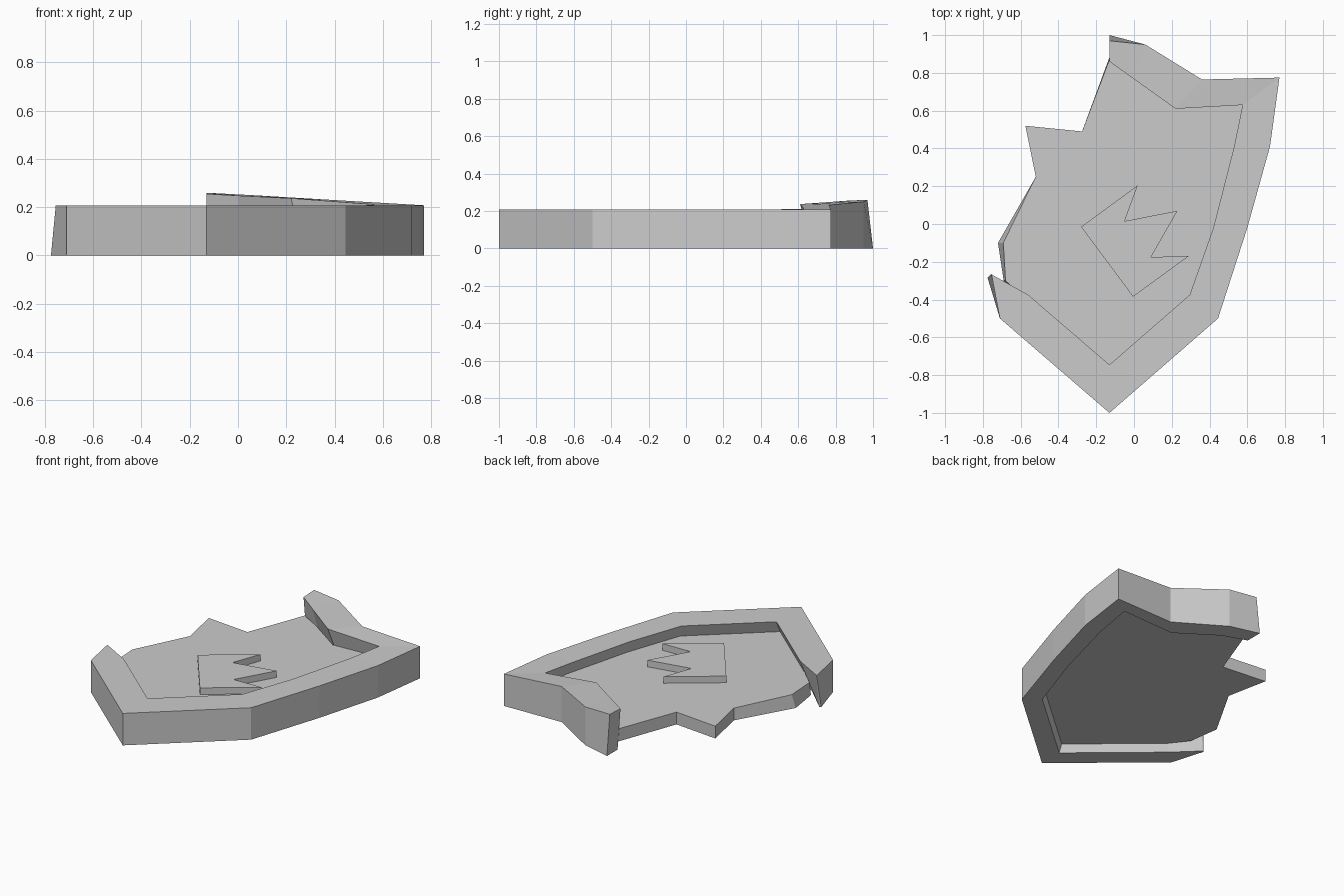
import bpy, bmesh

if "Cube" in bpy.data.objects:
    bpy.data.objects.remove(bpy.data.objects["Cube"])


def finish(name, bm):
    bmesh.ops.recalc_face_normals(bm, faces=bm.faces)
    mesh = bpy.data.meshes.new(name)
    bm.to_mesh(mesh)
    bm.free()
    obj = bpy.data.objects.new(name, mesh)
    bpy.context.collection.objects.link(obj)
    return obj


def slab(name, bottom, top, z0, z1):
    """Closed slab between two outlines with matching points."""
    bm = bmesh.new()
    lo = [bm.verts.new((x, y, z0)) for x, y in bottom]
    hi = [bm.verts.new((x, y, z1)) for x, y in top]
    bm.faces.new(lo[::-1])
    bm.faces.new(hi)
    for i in range(len(lo)):
        j = (i + 1) % len(lo)
        bm.faces.new((lo[i], lo[j], hi[j], hi[i]))
    return finish(name, bm)


def lerp(a, b, t):
    return tuple(p + (q - p) * t for p, q in zip(a, b))


# Rim outlines, clockwise from the broken upper end to the broken left end
outer = [(-.13, 1), (.06, .95), (.36, .765), (.77, .775), (.72, .41),
         (.60, -.02), (.445, -.5), (-.13, -1), (-.71, -.5), (-.775, -.285)]
inner = [(-.13, .86), (.0, .767), (.22, .61), (.575, .63), (.53, .41),
         (.42, -.02), (.295, -.375), (-.13, -.745), (-.56, -.375), (-.745, -.272)]
z_out = [.26, .25, .232] + [.208] * 7
z_in = [.255, .248, .237, .211] + [.208] * 6

# The inner wall leans outward towards the bottom, the broken ends are slanted
outer_top = [(-.13, .97)] + outer[1:-1] + [(-.755, -.265)]
inner_low = [lerp(o, i, .62) for o, i in zip(outer, inner)]
inner_low[0] = (-.13, .89)
inner_low[-1] = (-.765, -.28)

# Rim: four-sided section swept along the outlines
bm = bmesh.new()
rings = []
for o, ot, it, il, zo, zi in zip(outer, outer_top, inner, inner_low, z_out, z_in):
    rings.append([bm.verts.new(p) for p in
                  ((*o, 0), (*ot, zo), (*it, zi), (*il, 0))])
for a, b in zip(rings, rings[1:]):
    for k in range(4):
        m = (k + 1) % 4
        bm.faces.new((a[k], b[k], b[m], a[m]))
bm.faces.new(rings[0])
bm.faces.new(rings[-1][::-1])
finish("shield_rim", bm)

# Plate: recessed panel with a jagged broken left edge
Z0, Z1 = .05, .13
edge_top = [(-.68, -.3), (-.692, -.1), (-.52, .25), (-.575, .52), (-.275, .49)]
edge_low = [(-.69, -.3), (-.72, -.1), (-.52, .25), (-.575, .52), (-.275, .49)]
wall_top = [lerp(l, t, Z1 / .21) for l, t in zip(inner_low, inner)][:-1]
wall_low = [lerp(l, t, Z0 / .21) for l, t in zip(inner_low, inner)][:-1]
slab("shield_plate", wall_low + edge_low, wall_top + edge_top, Z0, Z1)

# Emblem: raised jagged fragment on the plate
shard = [(.02, .205), (-.28, -.015), (-.005, -.385), (.29, -.17),
         (.09, -.175), (.23, .07), (-.05, .015)]
slab("raised_shard", shard, shard, Z1 - .01, Z1 + .043)
